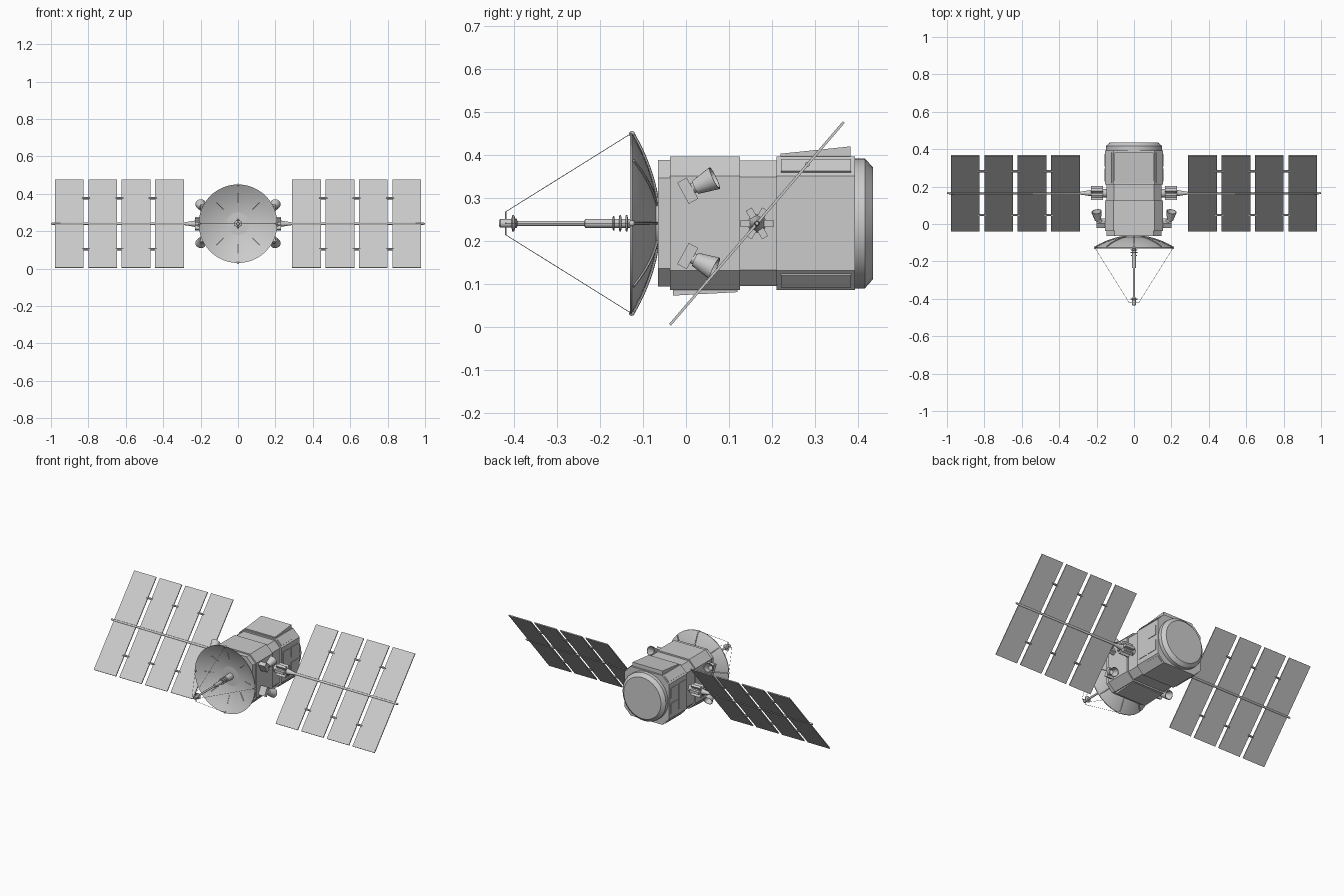
import bpy, bmesh
from math import pi, sin, cos, radians
from mathutils import Vector, Matrix

if "Cube" in bpy.data.objects:
    bpy.data.objects.remove(bpy.data.objects["Cube"])

ZC = 0.24                      # height of the body axis
AXLE = Vector((0, 0.165, ZC))  # solar array axle
TILT = radians(49.4)


def finish(name, bm, smooth=False):
    bmesh.ops.recalc_face_normals(bm, faces=bm.faces)
    me = bpy.data.meshes.new(name)
    bm.to_mesh(me)
    bm.free()
    ob = bpy.data.objects.new(name, me)
    bpy.context.collection.objects.link(ob)
    if smooth:
        bpy.ops.object.select_all(action='DESELECT')
        ob.select_set(True)
        bpy.context.view_layer.objects.active = ob
        bpy.ops.object.shade_smooth_by_angle(angle=radians(35))
    return ob


def loft(bm, rings, closed=False):
    rows = [[bm.verts.new(p) for p in ring] for ring in rings]
    n = len(rows[0])
    pairs = list(zip(rows, rows[1:])) + ([(rows[-1], rows[0])] if closed else [])
    for a, b in pairs:
        for i in range(n):
            j = (i + 1) % n
            bm.faces.new((a[i], a[j], b[j], b[i]))
    if not closed:
        bm.faces.new(rows[0])
        bm.faces.new(rows[-1])


def lathe(name, profile, origin, direction, n=24, closed=False, smooth=True):
    """profile: (distance along direction, radius)"""
    q = Vector(direction).to_track_quat('Z', 'Y')
    bm = bmesh.new()
    loft(bm, [[Vector(origin) + q @ Vector((r * cos(2 * pi * i / n), r * sin(2 * pi * i / n), d))
               for i in range(n)] for d, r in profile], closed)
    return finish(name, bm, smooth)


def octagon(name, sections):
    """sections: (y, half size, half flat)"""
    bm = bmesh.new()
    loft(bm, [[(x, y, ZC + z) for x, z in ((h, c), (c, h), (-c, h), (-h, c), (-h, -c), (-c, -h), (c, -h), (h, -c))]
              for y, h, c in sections])
    return finish(name, bm)


def boxes(name, items):
    """items: (centre, size, rotation matrix)"""
    bm = bmesh.new()
    for c, s, rot in items:
        m = Matrix.Translation(c) @ rot.to_4x4() @ Matrix.Diagonal((*s, 1))
        bmesh.ops.create_cube(bm, size=1, matrix=m)
    return finish(name, bm)


def rods(name, pairs, r, n=8):
    bm = bmesh.new()
    for a, b in pairs:
        a, b = Vector(a), Vector(b)
        m = Matrix.Translation((a + b) / 2) @ (b - a).to_track_quat('Z', 'Y').to_matrix().to_4x4()
        bmesh.ops.create_cone(bm, cap_ends=True, segments=n, radius1=r, radius2=r, depth=(b - a).length, matrix=m)
    return finish(name, bm, True)


def rot(angle, axis='X'):
    return Matrix.Rotation(angle, 3, axis)


# Bus body in stepped octagonal sections
octagon("front_collar", [(-0.065, 0.147, 0.105), (-0.037, 0.147, 0.105)])
octagon("front_body", [(-0.037, 0.155, 0.11), (0.126, 0.155, 0.11)])
octagon("waist_body", [(0.126, 0.146, 0.108), (0.212, 0.146, 0.108)])
octagon("rear_body", [(0.21, 0.155, 0.11), (0.393, 0.155, 0.11)])
lathe("rear_cap", [(0, 0.151), (0.023, 0.151), (0.042, 0.13)], (0, 0.393, ZC), (0, 1, 0), 32)

# Wedge covers on the top rear and bottom front
for name, side, ya, ha, yb, hb in (("top_cover", 1, 0.22, 0.162, 0.383, 0.179),
                                   ("bottom_cover", -1, -0.03, 0.168, 0.12, 0.160)):
    bm = bmesh.new()
    loft(bm, [[(x, y, ZC + side * z) for x, z in ((-0.105, 0.15), (0.105, 0.15), (0.105, h), (-0.105, h))]
              for y, h in ((ya, ha), (yb, hb))])
    finish(name, bm)

# Thin access panels on the sides and chamfers of the rear body
side_panels, chamfer_panels = [], []
for s in (1, -1):
    for y, z, w, h in ((0.262, ZC, 0.067, 0.16), (0.341, 0.288, 0.067, 0.064), (0.341, 0.192, 0.067, 0.064)):
        side_panels.append(((s * 0.155, y, z), (0.006, w, h), rot(0)))
    for t in (1, -1):
        chamfer_panels.append(((s * 0.1325, 0.302, ZC + t * 0.1325), (0.04, 0.163, 0.008), rot(s * t * pi / 4, 'Y')))
boxes("side_panels", side_panels)
boxes("chamfer_panels", chamfer_panels)


# Parabolic dish
def dish_y(r):
    return -0.065 - 0.061 * (r / 0.21) ** 2


radii = [0.002] + [0.21 * i / 10 for i in range(1, 11)]
outer = [(-dish_y(r), r) for r in radii]
inner = [(d + 0.004, r) for d, r in reversed(outer)]
lathe("dish", outer + inner, (0, 0, ZC), (0, -1, 0), 48, closed=True)
lathe("dish_mount", [(0, 0.06), (0.014, 0.06)], (0, -0.06, ZC), (0, -1, 0), 24)


def radial(a, r, y):
    return Vector((r * sin(a), y, ZC + r * cos(a)))


back, front = [], []
for k in range(8):
    a = k * pi / 4
    for i in range(6):
        r0, r1 = 0.06 + 0.0245 * i, 0.06 + 0.0245 * (i + 1)
        back.append((radial(a, r0, dish_y(r0) + 0.003), radial(a, r1, dish_y(r1) + 0.003)))
    front.append((radial(a, 0.11, dish_y(0.11) - 0.005), radial(a, 0.16, dish_y(0.16) - 0.005)))
rods("dish_back_ribs", back, 0.003, 6)
rods("dish_front_ribs", front, 0.002, 6)

# Feed mast with collars, guy wires and rim knobs
lathe("feed_mast", [(0.07, 0.02), (0.125, 0.018), (0.126, 0.0105), (0.135, 0.0105), (0.136, 0.019), (0.14, 0.019),
                    (0.141, 0.0105), (0.15, 0.0105), (0.151, 0.019), (0.155, 0.019), (0.156, 0.0105),
                    (0.166, 0.0105), (0.167, 0.017), (0.17, 0.017), (0.171, 0.0105), (0.235, 0.0105),
                    (0.236, 0.006), (0.392, 0.006), (0.394, 0.011), (0.397, 0.011), (0.4, 0.019), (0.404, 0.019),
                    (0.406, 0.01), (0.432, 0.01), (0.435, 0.007)], (0, 0, ZC), (0, -1, 0), 20)
tip_y = -0.419
rods("feed_crossbars", [(radial(a, 0.027, tip_y), radial(a + pi, 0.027, tip_y)) for a in (0, pi / 2)], 0.002, 6)
rods("guy_wires", [(radial(k * pi / 2, 0.21, -0.126), radial(k * pi / 2, 0.027, tip_y)) for k in range(4)], 0.0009, 5)
bm = bmesh.new()
for k in range(4):
    bmesh.ops.create_uvsphere(bm, u_segments=10, v_segments=6, radius=0.007,
                              matrix=Matrix.Translation(radial(k * pi / 2, 0.208, -0.126)))
finish("rim_knobs", bm, True)

for s, side in ((1, "right"), (-1, "left")):
    # Drive hub: round core with six blocks, tapering into the axle
    lathe(side + "_array_axle", [(0.14, 0.022), (0.215, 0.022), (0.218, 0.019), (0.24, 0.015), (0.29, 0.007),
                                 (0.99, 0.006), (1.0, 0.004)], AXLE, (s, 0, 0), 20)
    boxes(side + "_hub_blocks", [(AXLE + Vector((s * 0.198, 0.027 * cos(a), 0.027 * sin(a))),
                                  (0.064, 0.022, 0.016), rot(a)) for a in (k * pi / 3 for k in range(6))])

    # Four tilted solar panels and the links bridging the gaps
    panels = [(AXLE + Vector((s * (0.366 + 0.1787 * i), 0, 0)), (0.154, 0.621, 0.006), rot(TILT)) for i in range(4)]
    boxes(side + "_solar_panels", panels)
    links = []
    for i in range(3):
        for v in (0.18, -0.18):
            p = AXLE + Vector((s * (0.4555 + 0.1787 * i), v * cos(TILT), v * sin(TILT)))
            links.append((p - Vector((0.022, 0, 0)), p + Vector((0.022, 0, 0))))
    rods(side + "_panel_links", links, 0.006)

    # Pair of thrusters, each a hollow nozzle on a slanted bracket
    for t, level in ((1, "upper"), (-1, "lower")):
        name = side + "_" + level
        axis = Vector((s * 0.15, 0.88, t * 0.42)).normalized()
        start = Vector((s * 0.193, 0.022, ZC + t * 0.084))
        lathe(name + "_nozzle", [(0, 0.004), (0, 0.017), (0.05, 0.028), (0.05, 0.025), (0.008, 0.012), (0.008, 0.004)],
              start, axis, 20, closed=True)
        boxes(name + "_bracket", [((s * 0.172, 0.004, ZC + t * 0.076), (0.055, 0.025, 0.056), rot(t * 0.5))])
        rods(name + "_stem", [((s * 0.18, 0.008, ZC + t * 0.078), start + axis * 0.009)], 0.013, 12)
